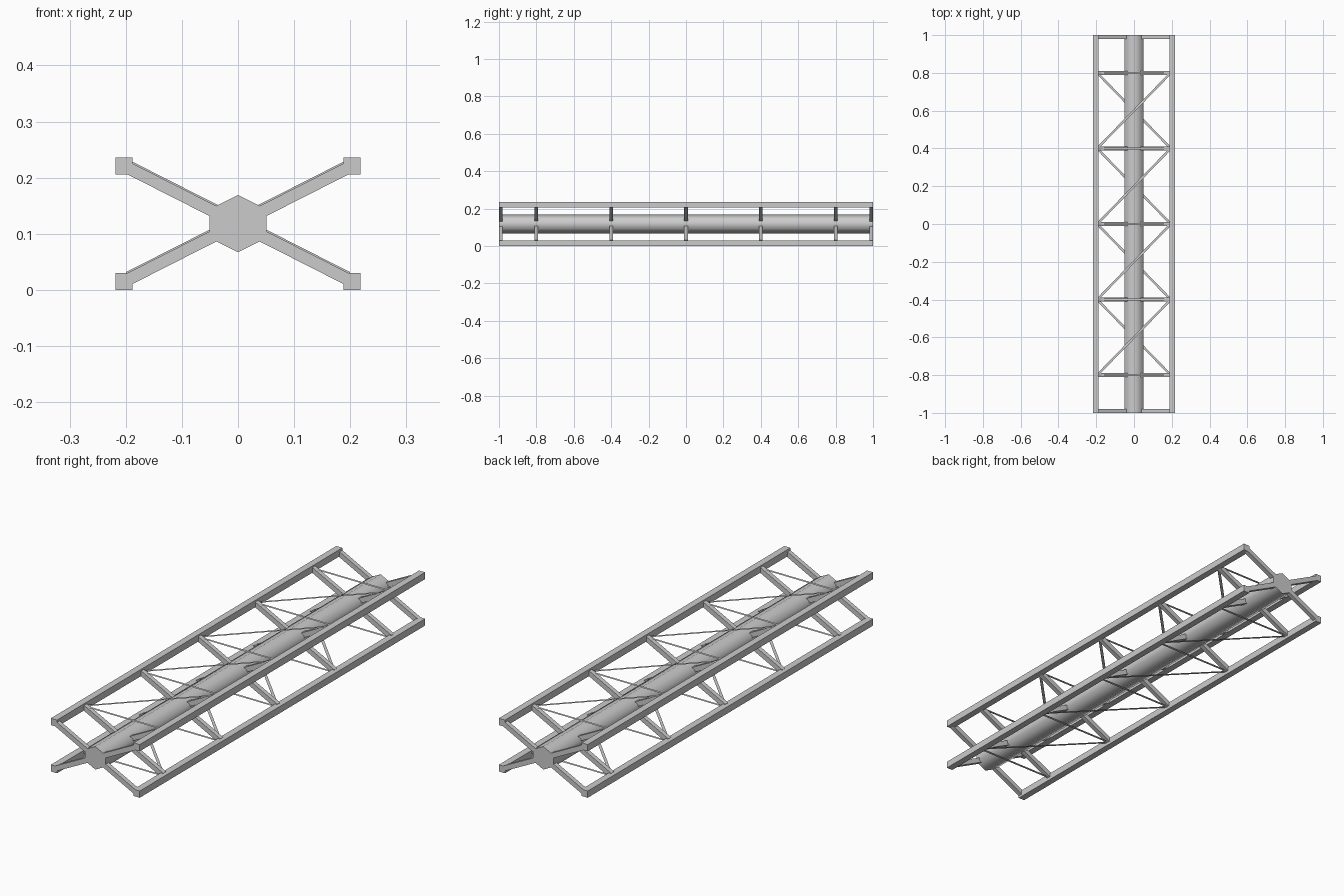
import bpy, bmesh, math
from mathutils import Vector, Matrix

if "Cube" in bpy.data.objects:
    bpy.data.objects.remove(bpy.data.objects["Cube"])

MID = 0.118          # height of the core axis
RX, RZ = 0.203, 0.103  # rail offsets from the core axis
RAIL = 0.03
NODES = [-0.8, -0.4, 0.0, 0.4, 0.8]


def finish(name, bm):
    bmesh.ops.recalc_face_normals(bm, faces=bm.faces)
    me = bpy.data.meshes.new(name)
    bm.to_mesh(me)
    bm.free()
    ob = bpy.data.objects.new(name, me)
    bpy.context.collection.objects.link(ob)
    return ob


def add_box(bm, centre, size, tilt=0.0):
    m = (Matrix.Translation(centre) @ Matrix.Rotation(tilt, 4, 'Y')
         @ Matrix.Diagonal((*size, 1)))
    bmesh.ops.create_cube(bm, size=1, matrix=m)


def add_strip(bm, a, b, width=0.012):
    # flat horizontal ribbon between two points
    a, b = Vector(a), Vector(b)
    d = (b - a).normalized()
    n = Vector((-d.y, d.x, 0)) * width / 2
    bm.faces.new([bm.verts.new(p) for p in (a - n, b - n, b + n, a + n)])


# four corner rails
bm = bmesh.new()
for sx in (-1, 1):
    for sz in (-1, 1):
        add_box(bm, (sx * RX, 0, MID + sz * RZ), (RAIL, 2, RAIL))
finish("corner_rails", bm)

# six-sided central core
bm = bmesh.new()
profile = [(0, .051), (.051, .0255), (.051, -.0255),
           (0, -.051), (-.051, -.0255), (-.051, .0255)]
face = bm.faces.new([bm.verts.new((x, -1, MID + z)) for x, z in profile])
ext = bmesh.ops.extrude_face_region(bm, geom=[face], use_keep_orig=True)
bmesh.ops.translate(bm, vec=(0, 2, 0),
                    verts=[v for v in ext["geom"] if isinstance(v, bmesh.types.BMVert)])
core = finish("central_core", bm)
bpy.context.view_layer.objects.active = core
core.select_set(True)
bpy.ops.object.shade_smooth_by_angle(angle=math.radians(70))

# radial struts joining the core to the rails
bm = bmesh.new()
length = math.hypot(RX, RZ)
angle = math.atan2(RZ, RX)
for y in [-0.99] + NODES + [0.99]:
    lift = 0.003 if abs(y) < 0.9 else 0
    for sx in (-1, 1):
        for sz in (-1, 1):
            c = (sx * RX * 0.56, y, MID + sz * RZ * 0.56 + lift)
            add_box(bm, c, (length * 0.8, 0.02, 0.0215), -sx * sz * angle)
finish("radial_struts", bm)

# flat cross ties and diagonal braces, top and bottom
for name, s in (("upper_bracing", 1), ("lower_bracing", -1)):
    bm = bmesh.new()
    z = MID + s * RZ
    for y in NODES:
        add_strip(bm, (-RX, y, z), (RX, y, z))
    for y0, y1 in zip(NODES, NODES[1:]):
        add_strip(bm, (-s * 0.195, y0, z), (s * 0.195, y1, z))
    finish(name, bm)
